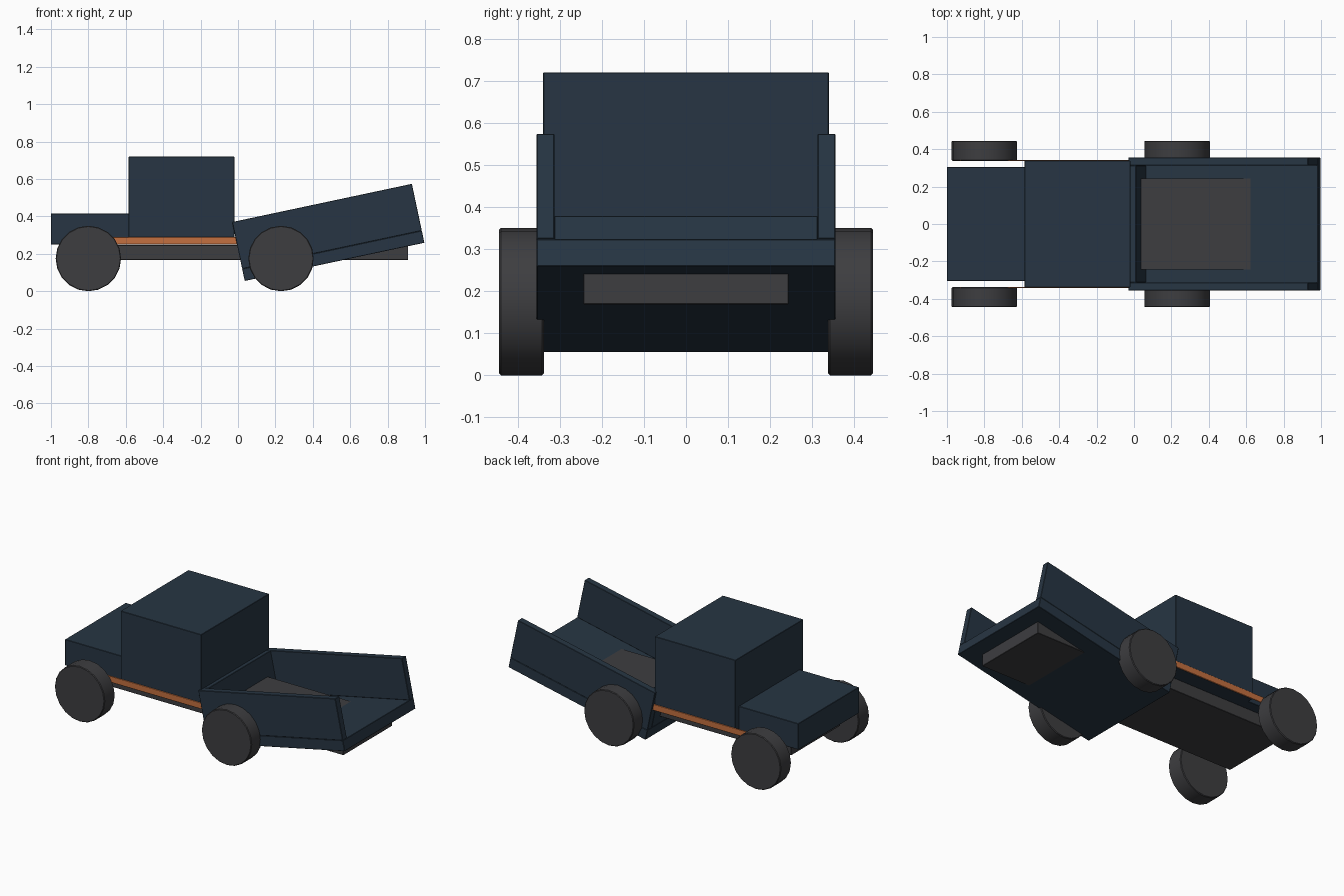
import bpy
from math import radians, pi
from mathutils import Matrix

if "Cube" in bpy.data.objects:
    bpy.data.objects.remove(bpy.data.objects["Cube"])


def paint(name, rgb):
    m = bpy.data.materials.new(name)
    m.diffuse_color = (*rgb, 1)
    m.use_nodes = True
    m.node_tree.nodes["Principled BSDF"].inputs["Base Color"].default_value = m.diffuse_color
    return m


NAVY = paint("navy", (0.02, 0.036, 0.056))
ORANGE = paint("orange", (0.55, 0.16, 0.05))
DARK = paint("dark_grey", (0.047, 0.047, 0.051))


def bevel(ob, width):
    mod = ob.modifiers.new("edge", 'BEVEL')
    mod.width = width
    mod.segments = 1
    mod.limit_method = 'ANGLE'
    mod.angle_limit = radians(40)


def box(name, x, y, z, mat, frame=Matrix()):
    bpy.ops.mesh.primitive_cube_add(size=1)
    ob = bpy.context.object
    ob.name = name
    mid = [(a + b) / 2 for a, b in (x, y, z)]
    size = [b - a for a, b in (x, y, z)]
    ob.data.transform(frame @ Matrix.Translation(mid) @ Matrix.Diagonal((*size, 1)))
    ob.data.materials.append(mat)
    bevel(ob, 0.002)
    return ob


# Chassis, hood and cab
box("chassis", (-0.91, 0.91), (-0.244, 0.244), (0.168, 0.247), DARK)
box("hood", (-1.0, -0.58), (-0.304, 0.304), (0.25, 0.415), NAVY)
box("cab", (-0.585, -0.02), (-0.34, 0.34), (0.25, 0.72), NAVY)

# Tilted cargo bed, built in its own frame from the lower front corner
L, H, W, T, F = 0.982, 0.322, 0.355, 0.042, 0.066
tilt = Matrix.Translation((0.036, 0, 0.055)) @ Matrix.Rotation(radians(-12), 4, 'Y')
box("bed_floor", (0, L), (-W, W), (0, F), NAVY, tilt)
box("bed_front_wall", (0, T), (-W + T, W - T), (F, H), NAVY, tilt)

for side, s in (("right", -1), ("left", 1)):
    # Bed side wall and orange trim strip
    box(f"bed_{side}_wall", (0, L), sorted((s * W, s * (W - T))), (F, H), NAVY, tilt)
    box(f"{side}_trim", (-0.93, 0.02), sorted((s * 0.337, s * 0.343)), (0.25, 0.29), ORANGE)
    # Wheels
    for end, x in (("front", -0.8), ("rear", 0.23)):
        bpy.ops.mesh.primitive_cylinder_add(
            vertices=20, radius=0.175, depth=0.106,
            location=(x, s * 0.391, 0.175), rotation=(pi / 2, 0, 0))
        wheel = bpy.context.object
        wheel.name = f"{end}_{side}_wheel"
        wheel.data.materials.append(DARK)
        bpy.ops.object.shade_smooth_by_angle(angle=radians(30))
        bevel(wheel, 0.004)
